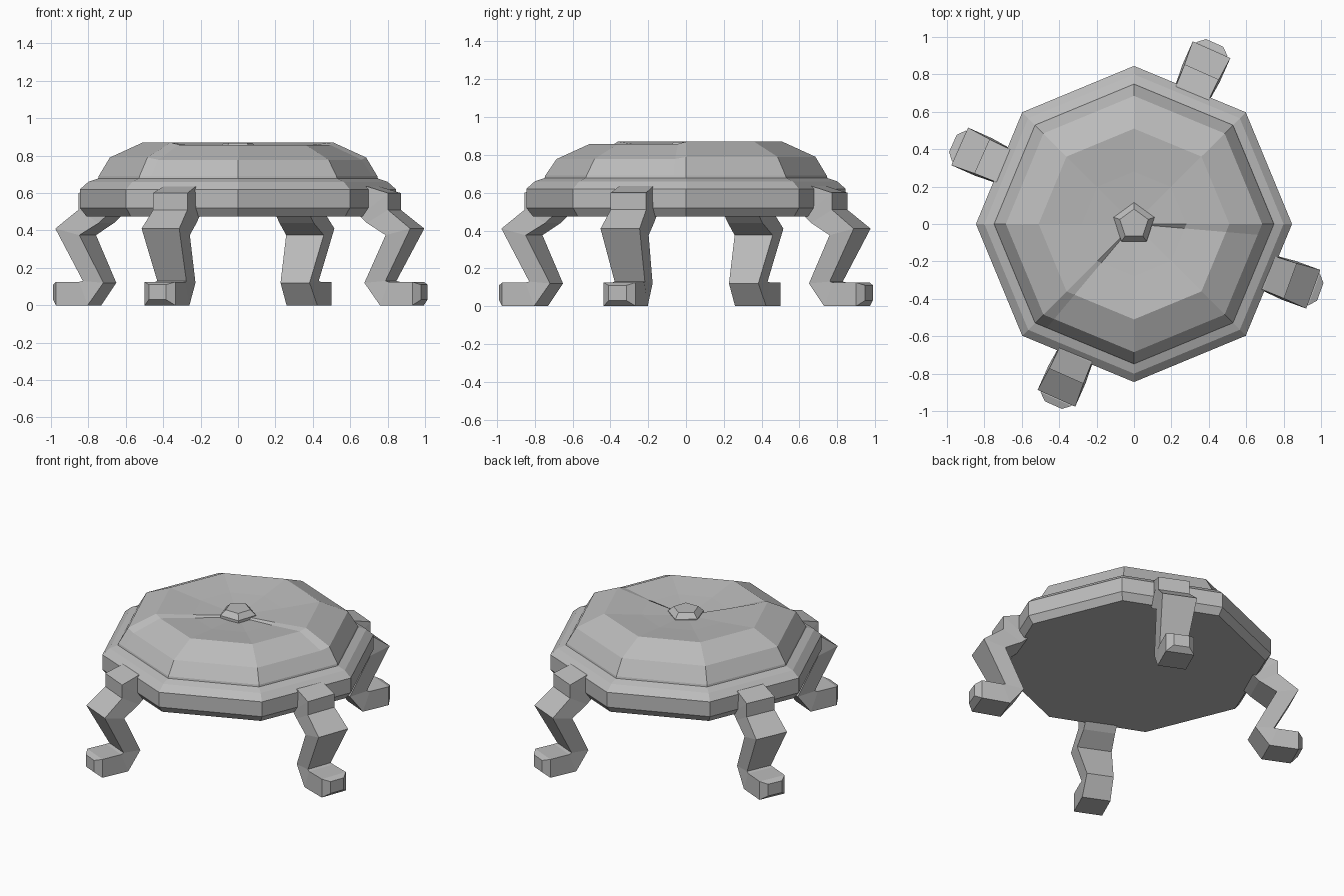
import bpy, bmesh
from math import radians, cos, sin

if "Cube" in bpy.data.objects:
    bpy.data.objects.remove(bpy.data.objects["Cube"], do_unlink=True)

grey = bpy.data.materials.new("stone grey")
grey.use_nodes = True
GREY = (0.5, 0.5, 0.5, 1)
grey.diffuse_color = GREY
grey.node_tree.nodes["Principled BSDF"].inputs["Base Color"].default_value = GREY


def loft(name, rings, angle=0):
    """Skin a list of equal-length vertex rings and cap both ends."""
    bm = bmesh.new()
    loops = [[bm.verts.new(p) for p in ring] for ring in rings]
    n = len(loops[0])
    for a, b in zip(loops, loops[1:]):
        for i in range(n):
            j = (i + 1) % n
            bm.faces.new((a[i], a[j], b[j], b[i]))
    bm.faces.new(loops[0][::-1])
    bm.faces.new(loops[-1])
    bmesh.ops.recalc_face_normals(bm, faces=bm.faces)
    mesh = bpy.data.meshes.new(name)
    bm.to_mesh(mesh)
    bm.free()
    mesh.materials.append(grey)
    obj = bpy.data.objects.new(name, mesh)
    obj.rotation_euler.z = radians(angle)
    bpy.context.collection.objects.link(obj)
    return obj


def polygon(r, z, sides, turn=0):
    return [(r * cos(radians(turn + 360 * i / sides)),
             r * sin(radians(turn + 360 * i / sides)), z) for i in range(sides)]


# Octagonal base tray with a bevelled rim
loft("base_rim", [polygon(r, z, 8) for r, z in
                  ((0.81, 0.475), (0.845, 0.52), (0.845, 0.62), (0.80, 0.66), (0.74, 0.68))])

# Domed shell with a dished top; one sector sits slightly lower
SHELL = ((0.75, 0.67), (0.745, 0.69), (0.685, 0.79), (0.51, 0.87), (0.28, 0.845), (0.05, 0.825))
STEP = 5
corners = [0, 45, 90, 135, 180, 225, 225 + STEP, 270, 315, 360 - STEP]


def shell_ring(r, z):
    ring = []
    for a in corners:
        # keep the extra columns on the straight octagon edges
        rr = r * cos(radians(22.5)) / cos(radians(a % 45 - 22.5))
        low = 0.012 if a > 225 and z > 0.7 else 0
        ring.append((rr * cos(radians(a)), rr * sin(radians(a)), z - low))
    return ring


loft("domed_shell", [shell_ring(r, z) for r, z in SHELL])

# Five-sided knob in the middle of the dish
loft("centre_knob", [polygon(r, z, 5, 90) for r, z in
                     ((0.115, 0.81), (0.115, 0.835), (0.08, 0.868))])

# Leg stations: outer (r, z), inner (r, z), half width
LEG = (
    ((0.70, 0.64), (0.66, 0.50), 0.09),     # root inside the rim
    ((0.77, 0.635), (0.70, 0.49), 0.095),   # hip top
    ((0.89, 0.60), (0.73, 0.475), 0.10),    # hip front
    ((0.89, 0.51), (0.77, 0.44), 0.10),     # thigh
    ((1.02, 0.41), (0.88, 0.375), 0.11),    # knee
    ((0.87, 0.13), (0.75, 0.12), 0.085),    # ankle
    ((0.89, 0.125), (0.84, 0.0), 0.09),     # heel
    ((1.025, 0.125), (1.025, 0.0), 0.09),   # foot end
    ((1.06, 0.11), (1.06, 0.03), 0.05),     # toe
)


def leg_ring(outer, inner, w):
    (ro, zo), (ri, zi) = outer, inner
    return [(ro, -w, zo), (ro, w, zo), (ri, w, zi), (ri, -w, zi)]


for name, angle in (("back_left_leg", 66), ("back_right_leg", 156),
                    ("front_right_leg", 246), ("front_left_leg", 340)):
    loft(name, [leg_ring(*s) for s in LEG], angle)
